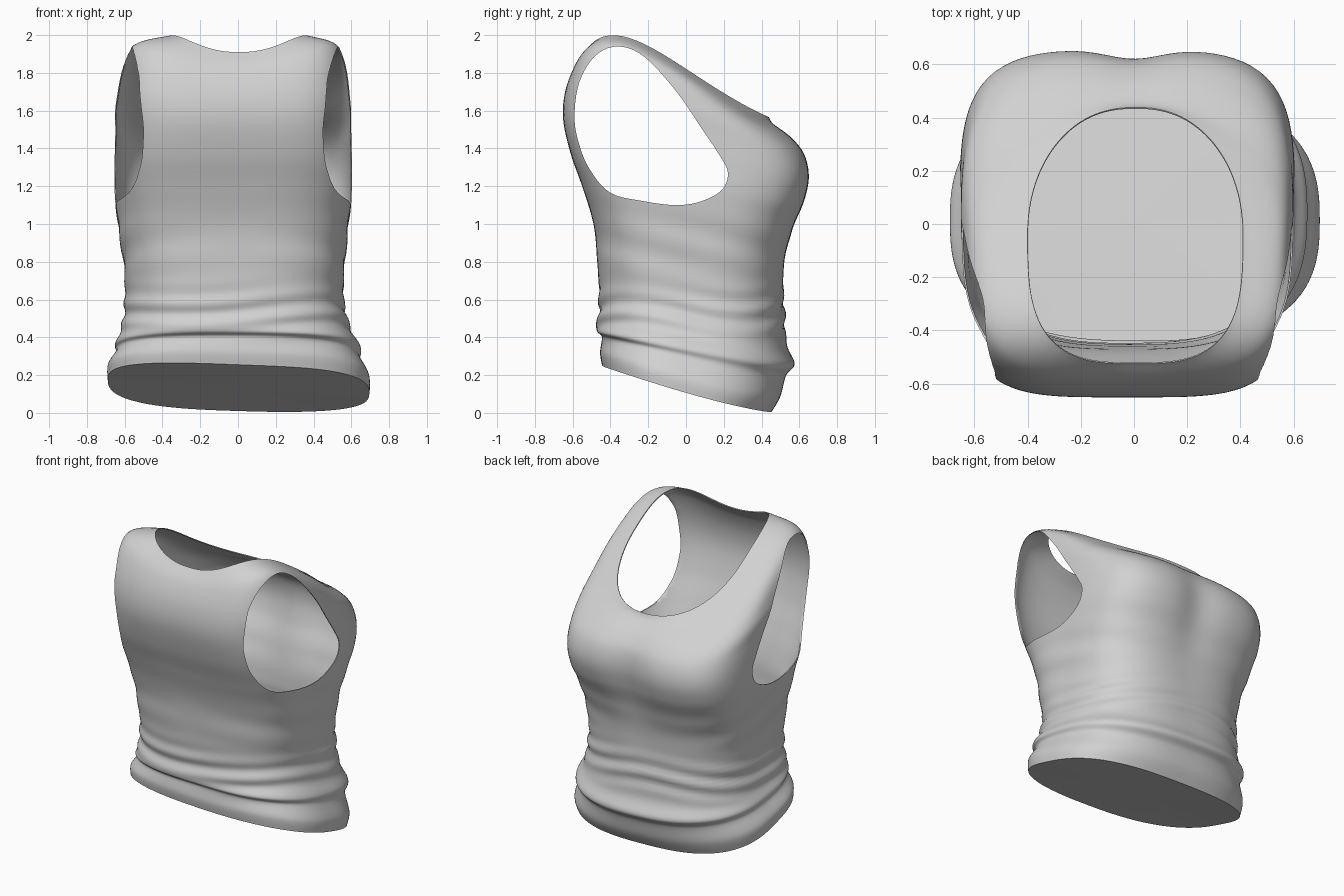
import bpy, bmesh, math
from mathutils import Vector

if "Cube" in bpy.data.objects:
    bpy.data.objects.remove(bpy.data.objects["Cube"])

N = 128      # points around the body
STEPS = 9    # rings between two key rings

# Key rings: back y, back z, front y, front z, half width, side rise, back squareness, front squareness, centre x
KEYS = [
    (-.445, .255, .455, .01, .692, .01, 2.7, 2.7, .003),
    (-.455, .32, .50, .09, .692, .01, 2.7, 2.6, .003),
    (-.445, .40, .53, .20, .645, .0, 2.7, 2.5, .0),
    (-.475, .435, .575, .26, .65, .0, 2.7, 2.5, .0),
    (-.465, .50, .535, .36, .61, .0, 2.7, 2.6, -.01),
    (-.46, .62, .52, .55, .58, .0, 2.8, 2.7, -.02),
    (-.47, .80, .52, .77, .585, .0, 3.0, 2.9, -.02),
    (-.49, 1.00, .565, .96, .608, .0, 3.3, 3.2, -.025),
    (-.55, 1.20, .63, 1.12, .628, .0, 3.7, 3.6, -.025),
    (-.61, 1.37, .655, 1.25, .63, .02, 4.1, 3.8, -.025),
    (-.65, 1.55, .63, 1.37, .625, .06, 4.2, 3.6, -.025),
    (-.64, 1.70, .56, 1.46, .62, .11, 4.0, 3.0, -.025),
    (-.59, 1.83, .47, 1.53, .57, .175, 3.6, 2.15, -.015),
    (-.525, 1.91, .445, 1.565, .405, .155, 3.1, 2.1, .005),
]


def spline(p, closed, steps):
    """Smooth curve through points of any dimension."""
    n, out = len(p), []
    at = (lambda i: p[i % n]) if closed else (lambda i: p[max(0, min(n - 1, i))])
    for i in range(n if closed else n - 1):
        for k in range(steps):
            t = k / steps
            out.append([b + .5 * t * (c - a + t * (2*a - 5*b + 4*c - d + t * (3*(b - c) + d - a)))
                        for a, b, c, d in zip(at(i - 1), at(i), at(i + 1), at(i + 2))])
    if not closed:
        out.append(list(p[-1]))
    return out


def gauss(v, centre, width):
    return math.exp(-((v - centre) / width) ** 2)


def body_point(ring, a):
    yb, zb, yf, zf, w, rise, nb, nf, xc = ring
    c, s = math.cos(a), math.sin(a)
    n = nb if s < 0 else nf
    r = (abs(c) ** n + abs(s) ** n) ** (-1 / n)
    u, v = r * c, r * s
    t = min(1, max(0, (v + 1) / 2))
    x, y = xc + w * u, yb + (yf - yb) * t
    z = zb + (zf - zb) * t + rise * max(0, math.sin(math.pi * t ** .5)) ** 1.5
    # soft hollow between the two sides of the chest
    if s > 0:
        y -= .035 * gauss(x, 0, .14) * gauss(z, 1.2, .28)
    # gathered folds above the hem and slanting pulls on the waist
    fold = .009 * gauss(z, .53, .11) * math.sin(55 * z + 2 * math.sin(2 * a + .5) + 1.2 * math.sin(3 * a))
    fold += .005 * gauss(z, .88, .18) * abs(c) * math.sin(30 * z + 9 * y)
    # the hem hangs lower on one side
    z -= .05 * x * gauss(z, .15, .2)
    return Vector((x + fold * c, y + fold * s, z))


def make_object(name, bm):
    bmesh.ops.recalc_face_normals(bm, faces=bm.faces)
    mesh = bpy.data.meshes.new(name)
    bm.to_mesh(mesh)
    bm.free()
    ob = bpy.data.objects.new(name, mesh)
    bpy.context.collection.objects.link(ob)
    return ob


# Shirt body with closed underside
bm = bmesh.new()
rows = [[bm.verts.new(body_point(r, 2 * math.pi * i / N)) for i in range(N)]
        for r in spline(KEYS, False, STEPS)]
for lo, hi in zip(rows, rows[1:]):
    for i in range(N):
        j = (i + 1) % N
        bm.faces.new((lo[i], lo[j], hi[j], hi[i]))
hub = bm.verts.new(sum((v.co for v in rows[0]), Vector()) / N)
for i in range(N):
    bm.faces.new((hub, rows[0][(i + 1) % N], rows[0][i]))
shirt = make_object("tank_top", bm)
fabric = bpy.data.materials.new("light grey fabric")
fabric.diffuse_color = (.64, .64, .64, 1)
fabric.use_nodes = True
fabric.node_tree.nodes["Principled BSDF"].inputs["Base Color"].default_value = fabric.diffuse_color
shirt.data.materials.append(fabric)
thick = shirt.modifiers.new("cloth_thickness", 'SOLIDIFY')
thick.thickness = .006
thick.offset = -1

# Armholes: one outline in y and z, used on both sides
ARM = [(-.59, 1.57), (-.565, 1.75), (-.48, 1.89), (-.36, 1.94), (-.22, 1.885), (-.05, 1.70),
       (.08, 1.51), (.18, 1.36), (.222, 1.27), (.19, 1.18), (.08, 1.12), (-.05, 1.10),
       (-.22, 1.12), (-.40, 1.165), (-.51, 1.29), (-.568, 1.43)]
bm = bmesh.new()
outline = spline(ARM, True, 5)
for side in (-1, 1):
    ends = [[bm.verts.new((side * x, y, z)) for y, z in outline] for x in (.36, .9)]
    for e in ends:
        bm.faces.new(e)
    for i in range(len(outline)):
        j = (i + 1) % len(outline)
        bm.faces.new((ends[0][i], ends[0][j], ends[1][j], ends[1][i]))
cutter = make_object("armhole_cutter", bm)
cutter.hide_render = True
cutter.hide_set(True)
cut = shirt.modifiers.new("armholes", 'BOOLEAN')
cut.operation = 'DIFFERENCE'
cut.solver = 'EXACT'
cut.object = cutter

# Apply the cuts, then smooth the cloth and keep the edges crisp
bpy.context.view_layer.objects.active = shirt
shirt.select_set(True)
for m in ("cloth_thickness", "armholes"):
    bpy.ops.object.modifier_apply(modifier=m)
bpy.data.objects.remove(cutter)
bpy.ops.object.shade_smooth_by_angle(angle=math.radians(50))
